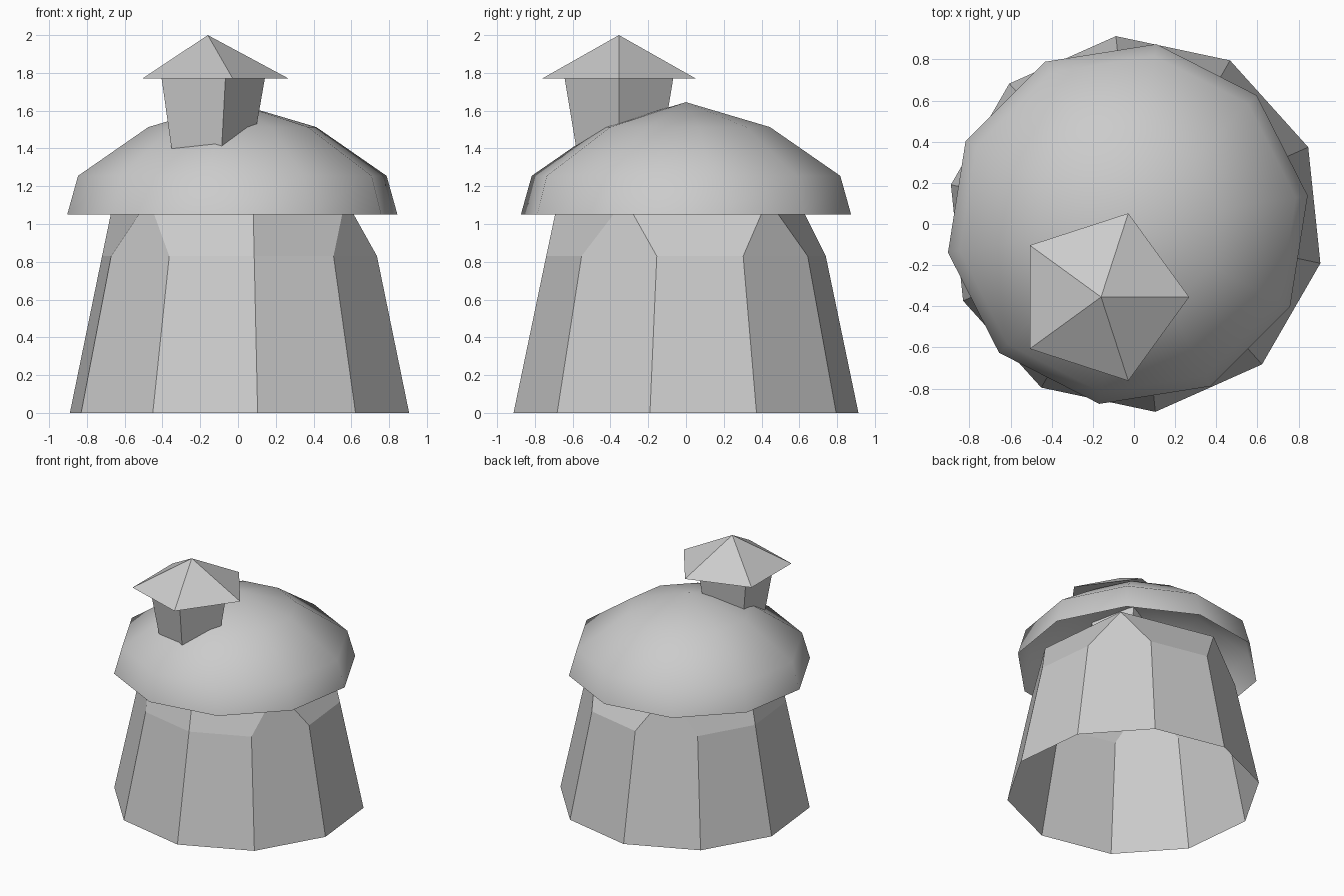
import bpy
import bmesh
from math import cos, sin, radians

cube = bpy.data.objects.get("Cube")
if cube:
    bpy.data.objects.remove(cube, do_unlink=True)

# One plain grey for every part
grey = bpy.data.materials.new("plain_grey")
grey.use_nodes = True
colour = (0.6, 0.6, 0.6, 1)
grey.diffuse_color = colour
grey.node_tree.nodes["Principled BSDF"].inputs["Base Color"].default_value = colour


def finish(name, bm, smooth=False):
    """Turn a bmesh into a named object with outward normals."""
    bmesh.ops.recalc_face_normals(bm, faces=bm.faces)
    for f in bm.faces:
        f.smooth = smooth
    mesh = bpy.data.meshes.new(name)
    bm.to_mesh(mesh)
    bm.free()
    mesh.materials.append(grey)
    obj = bpy.data.objects.new(name, mesh)
    bpy.context.collection.objects.link(obj)
    return obj


def ring(bm, sides, radius, z, start, centre):
    step = 360 / sides
    return [bm.verts.new((centre[0] + radius * cos(radians(start + i * step)),
                          centre[1] + radius * sin(radians(start + i * step)), z))
            for i in range(sides)]


def lathe(bm, sides, profile, start, centre):
    """Stack rings of (radius, z); a radius of 0 makes a point."""
    rings = []
    for radius, z in profile:
        if radius:
            rings.append(ring(bm, sides, radius, z, start, centre))
        else:
            rings.append([bm.verts.new((*centre, z))] * sides)
    for low, high in zip(rings, rings[1:]):
        for i in range(sides):
            j = (i + 1) % sides
            corners = dict.fromkeys((low[i], low[j], high[j], high[i]))
            bm.faces.new(list(corners))
    return rings


# Stalk: open ten-sided taper whose top corners are merged in pairs
bm = bmesh.new()
rings = lathe(bm, 10, [(0.918, 0), (0.744, 0.83), (0.68, 1.13)], -12, (0.008, 0))
top = rings[-1]
for a, b in ((9, 0), (1, 2), (3, 4), (6, 7)):
    bmesh.ops.pointmerge(bm, verts=[top[a], top[b]],
                         merge_co=(top[a].co + top[b].co) / 2)
finish("stalk", bm)

# Cap: smooth open dome
bm = bmesh.new()
lathe(bm, 10, [(0.885, 1.05), (0.827, 1.255), (0.45, 1.513), (0, 1.645)], 9, (-0.03, 0))
finish("cap", bm, smooth=True)

# Chimney: five-sided shaft widening upwards into the roof
spot = (-0.16, -0.355)
bm = bmesh.new()
lathe(bm, 5, [(0.22, 1.3), (0.302, 1.77)], 0, spot)
finish("chimney_shaft", bm)

# Chimney roof: five-sided pyramid with a flat underside
bm = bmesh.new()
rings = lathe(bm, 5, [(0.428, 1.77), (0, 2)], 0, spot)
bm.faces.new(rings[0])
finish("chimney_roof", bm)
